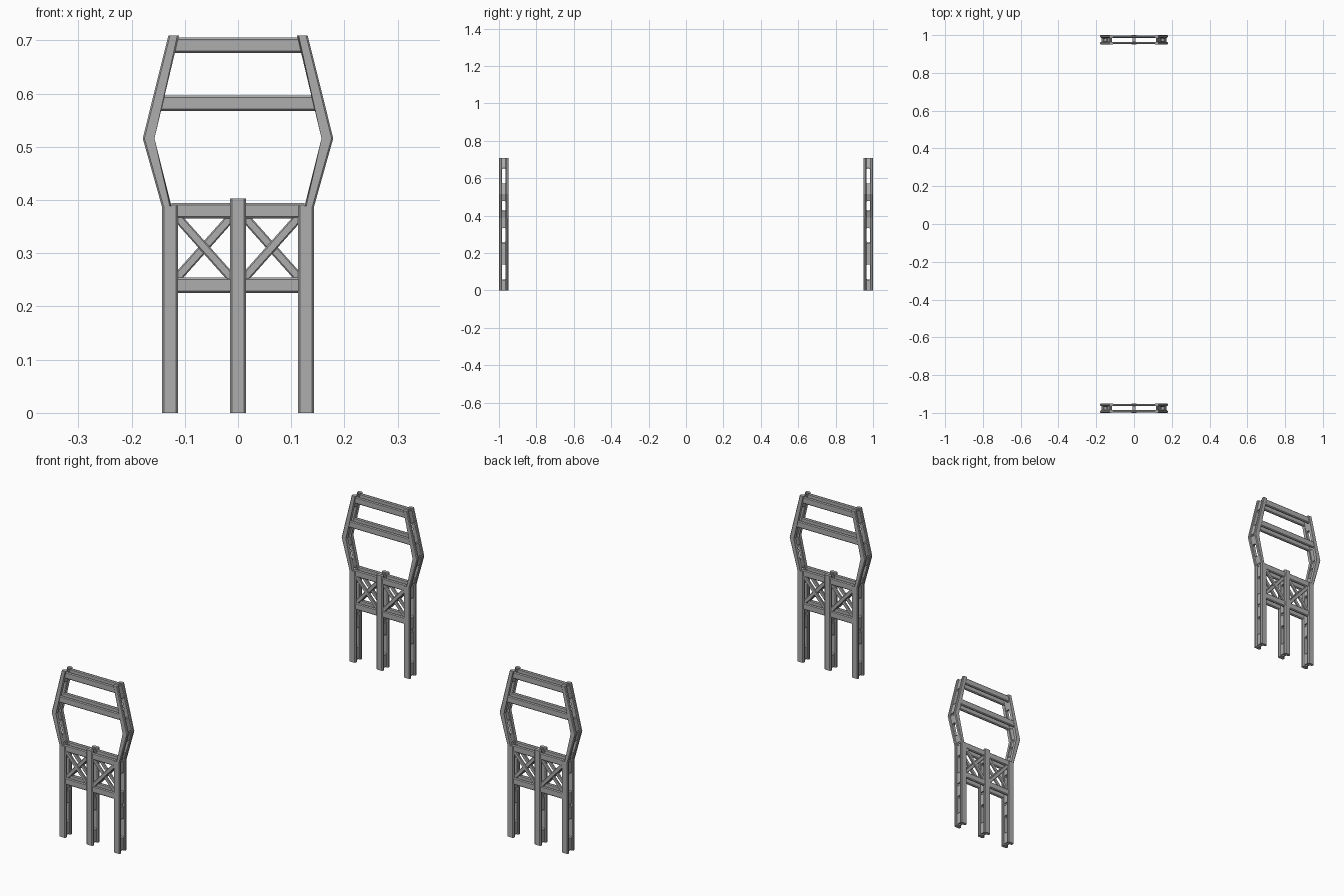
import bpy, bmesh, math
from mathutils import Vector

if "Cube" in bpy.data.objects:
    bpy.data.objects.remove(bpy.data.objects["Cube"])

steel = bpy.data.materials.new("grey steel")
steel.diffuse_color = (0.42, 0.42, 0.42, 1)
steel.use_nodes = True
steel.node_tree.nodes["Principled BSDF"].inputs["Base Color"].default_value = steel.diffuse_color

TOWER_Y = 0.975      # centre of each tower
GAP = 0.011          # half of the open gap between front and back rails
DEPTH = 0.025        # half of the tower thickness


def finish(bm, name):
    bmesh.ops.recalc_face_normals(bm, faces=bm.faces)
    me = bpy.data.meshes.new(name)
    bm.to_mesh(me)
    bm.free()
    me.materials.append(steel)
    ob = bpy.data.objects.new(name, me)
    bpy.context.collection.objects.link(ob)
    return ob


def strip(p0, p1, w):
    """Four-point outline of a straight bar in the xz plane."""
    a, b = Vector(p0), Vector(p1)
    d = (b - a).normalized()
    n = Vector((-d.y, d.x)) * w / 2
    return [a - n, a + n, b + n, b - n]


def rails(name, outline, y, near, far, chamfer=0.0035):
    """Chamfered bars, one at the front and one at the back of a tower."""
    bm = bmesh.new()
    k = len(outline)
    for s in (-1, 1):
        rings = [[bm.verts.new((p[0], y + s * o, p[1])) for p in outline]
                 for o in (near, far)]
        for r in rings:
            bm.faces.new(r)
        for i in range(k):
            j = (i + 1) % k
            bm.faces.new((rings[0][i], rings[0][j], rings[1][j], rings[1][i]))
        # only the long edges are chamfered, the ends stay square
        edges = [bm.edges.get((r[i], r[(i + 1) % k]))
                 for r in rings for i in range(k) if i not in (0, k // 2)]
        bmesh.ops.bevel(bm, geom=edges, offset=chamfer, segments=1,
                        profile=0.5, affect='EDGES')
    return finish(bm, name)


def octagon(hy, ht, c):
    q = [(hy, ht - c), (hy - c, ht)]
    q += [(-a, b) for a, b in reversed(q)]
    return q + [(-a, -b) for a, b in q]


def web(name, p0, p1, y, thick):
    """Slotted plate joining the two rails, with a thin diaphragm at its ends."""
    a, b = Vector(p0), Vector(p1)
    d = (b - a).normalized()
    n = Vector((-d.y, d.x))
    mid, half = (a + b) / 2, (b - a).length / 2
    bm = bmesh.new()

    def ring(pts, off):
        out = []
        for u, t in pts:
            p = mid + d * t + n * off
            out.append(bm.verts.new((p.x, y + u, p.y)))
        return out

    def plate(outer, inner, h):
        ro = [ring(outer, s * h) for s in (-1, 1)]
        ri = [ring(inner, s * h) for s in (-1, 1)]
        for i in range(8):
            j = (i + 1) % 8
            for f, g in ((ro[0], ro[1]), (ri[0], ri[1]),
                         (ro[0], ri[0]), (ro[1], ri[1])):
                bm.faces.new((f[i], f[j], g[j], g[i]))

    slot = octagon(0.0095, half * 0.43, 0.004)
    plate(octagon(GAP + 0.001, half - 0.006, 0.002), slot, thick / 2)
    plate(octagon(GAP + 0.001, half, 0.0005), slot, thick / 6)
    return finish(bm, name)


def flip(pts, s):
    return [(s * p[0], p[1]) for p in pts]


for side, y in (("front", -TOWER_Y), ("back", TOWER_Y)):
    # central post
    rails(side + "_centre_post", strip((0, 0), (0, 0.403), 0.03), y, GAP, DEPTH)
    for z0, z1 in ((0, 0.2), (0.2, 0.4)):
        web(side + "_centre_post_web", (0, z0), (0, z1), y, 0.018)

    for s, hand in ((-1, "left"), (1, "right")):
        tag = f"{side}_{hand}_"
        # outer legs
        rails(tag + "leg", flip(strip((0.128, 0), (0.128, 0.389), 0.03), s),
              y, GAP, DEPTH)
        for z0, z1 in ((0, 0.195), (0.195, 0.389)):
            web(tag + "leg_web", (s * 0.128, z0), (s * 0.128, z1), y, 0.018)

        # bent upper arms
        arm = [(0.143, 0.388), (0.125, 0.388), (0.160, 0.516),
               (0.111, 0.709), (0.131, 0.709), (0.179, 0.516)]
        rails(tag + "upper_arm", flip(arm, s), y, GAP, DEPTH, 0.003)
        joints = flip([(0.134, 0.39), (0.1695, 0.516), (0.121, 0.707)], s)
        for p, q in zip(joints, joints[1:]):
            web(tag + "upper_arm_web", p, q, y, 0.011)

        # crossed braces
        rails(tag + "brace_outer",
              flip(strip((0.117, 0.371), (0.010, 0.251), 0.017), s) if s < 0 else
              strip((0.117, 0.371), (0.010, 0.251), 0.017), y, GAP, 0.021, 0.0025)
        rails(tag + "brace_inner",
              flip(strip((0.117, 0.251), (0.010, 0.371), 0.017), s),
              y, GAP, 0.018, 0.0025)

    # horizontal beams
    for name, x, z in (("lower_beam", 0.125, 0.240), ("deck_beam", 0.125, 0.380),
                       ("middle_beam", 0.153, 0.582), ("top_beam", 0.123, 0.691)):
        rails(f"{side}_{name}", strip((-x, z), (x, z), 0.029), y, GAP, 0.0225)
